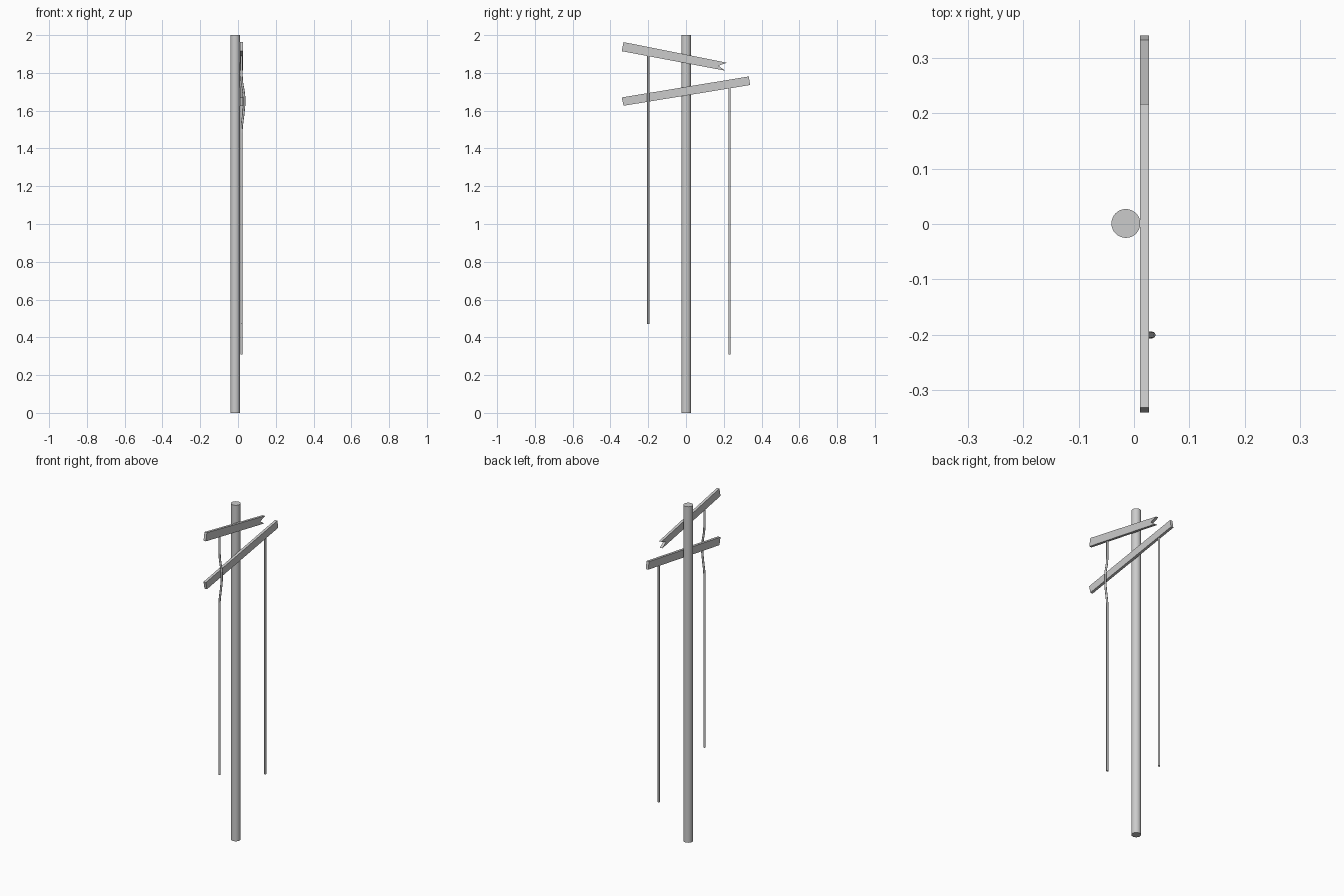
import bpy, bmesh

if "Cube" in bpy.data.objects:
    bpy.data.objects.remove(bpy.data.objects["Cube"])


def plank(name, profile, x0, x1):
    # extrude a (y, z) outline along x
    bm = bmesh.new()
    face = bm.faces.new([bm.verts.new((x0, y, z)) for y, z in profile])
    ext = bmesh.ops.extrude_face_region(bm, geom=[face])
    verts = [v for v in ext["geom"] if isinstance(v, bmesh.types.BMVert)]
    bmesh.ops.translate(bm, verts=verts, vec=(x1 - x0, 0, 0))
    bmesh.ops.recalc_face_normals(bm, faces=bm.faces)
    mesh = bpy.data.meshes.new(name)
    bm.to_mesh(mesh)
    bm.free()
    ob = bpy.data.objects.new(name, mesh)
    bpy.context.collection.objects.link(ob)
    return ob


def cable(name, y, path, radius):
    # round cord following (x, z) points
    cu = bpy.data.curves.new(name, 'CURVE')
    cu.dimensions = '3D'
    cu.bevel_depth = radius
    cu.bevel_resolution = 2
    cu.use_fill_caps = True
    sp = cu.splines.new('POLY')
    sp.points.add(len(path) - 1)
    for p, (x, z) in zip(sp.points, path):
        p.co = (x, y, z, 1)
    ob = bpy.data.objects.new(name, cu)
    bpy.context.collection.objects.link(ob)
    return ob


# upright pole
bpy.ops.mesh.primitive_cylinder_add(vertices=32, radius=0.026, depth=2,
                                    location=(-0.0147, 0.001, 1))
bpy.context.object.name = "pole"
bpy.ops.object.shade_smooth_by_angle()

# crossed boards, the upper one with a notched broken end
plank("upper_board", [(-0.340, 1.915), (-0.331, 1.963), (0.216, 1.854),
                      (0.172, 1.838), (0.207, 1.812)], 0.011, 0.027)
plank("lower_board", [(-0.331, 1.626), (0.340, 1.736), (0.332, 1.781),
                      (-0.340, 1.670)], 0.011, 0.027)

# hanging cords, the left one bending over the lower board
cable("left_cord", -0.2, [(0.018, 1.90), (0.018, 1.80), (0.021, 1.75),
                          (0.030, 1.70), (0.033, 1.67), (0.033, 1.63),
                          (0.028, 1.58), (0.020, 1.52), (0.018, 1.48),
                          (0.018, 0.47)], 0.006)
cable("right_cord", 0.23, [(0.018, 1.73), (0.018, 0.31)], 0.006)
